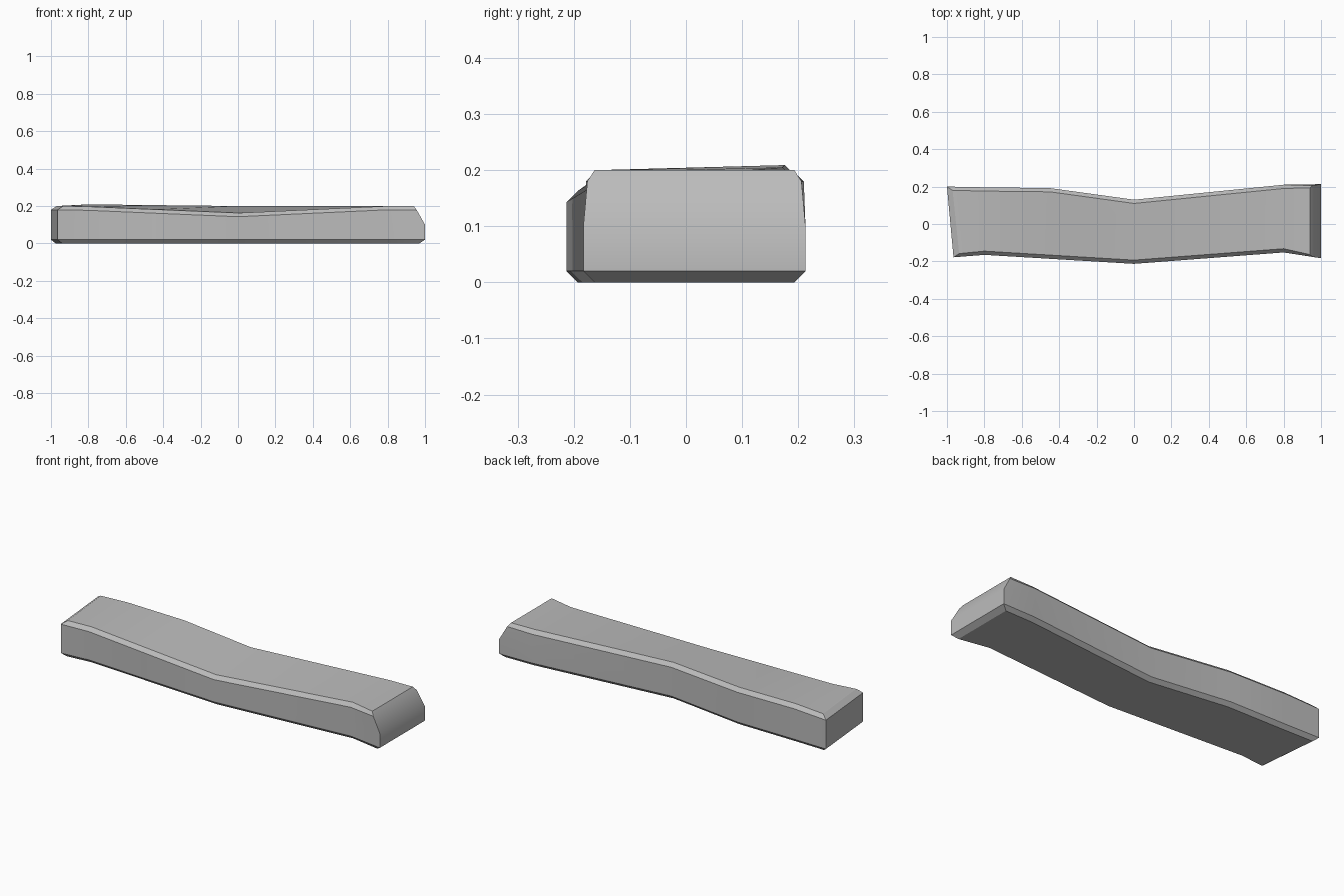
import bpy
import bmesh
import math

cube = bpy.data.objects.get("Cube")
if cube:
    bpy.data.objects.remove(cube, do_unlink=True)

CHAMFER = 0.02
MID = 0.1

# Cross-sections along the plank:
# x front, x back, y front, y back, top z front, top z back
sections = [
    (-0.965, -1.0, -0.178, 0.200, 0.200, 0.200),
    (-0.80, -0.80, -0.165, 0.196, 0.197, 0.209),
    (-0.45, -0.45, -0.186, 0.192, 0.182, 0.205),
    (0.0, 0.0, -0.213, 0.130, 0.163, 0.200),
    (0.80, 0.80, -0.152, 0.210, 0.200, 0.200),
    (1.0, 1.0, -0.183, 0.213, 0.200, 0.200),
]


def side(x, y, top, inward, pull):
    """Points up one side, chamfered at bottom and top; pull insets the end."""
    c = CHAMFER * inward
    return [
        (x + pull[0], y + c, 0),
        (x, y, CHAMFER),
        (x, y, MID),
        (x + pull[1], y + c * abs(pull[1]) * 8, top - CHAMFER),
        (x + pull[2], y + c, top),
    ]


# Chamfer at the square end, sloping nose at the other
pulls = [(0, 0, 0)] * len(sections)
pulls[0] = (0.025, 0, 0.03)
pulls[-1] = (-0.03, -0.045, -0.06)

bm = bmesh.new()
rings = []
for (xf, xb, yf, yb, tf, tb), pull in zip(sections, pulls):
    front = [bm.verts.new(p) for p in side(xf, yf, tf, 1, pull)]
    back = [bm.verts.new(p) for p in side(xb, yb, tb, -1, pull)]
    rings.append(front + back[::-1])

# Long faces
for a, b in zip(rings, rings[1:]):
    for i in range(len(a)):
        j = (i + 1) % len(a)
        bm.faces.new((a[i], b[i], b[j], a[j]))

# End faces, as strips between the front and back sides
for ring in (rings[0], rings[-1]):
    for i in range(4):
        bm.faces.new((ring[i], ring[i + 1], ring[-2 - i], ring[-1 - i]))

bmesh.ops.recalc_face_normals(bm, faces=bm.faces)
mesh = bpy.data.meshes.new("plank")
bm.to_mesh(mesh)
bm.free()
plank = bpy.data.objects.new("plank", mesh)
bpy.context.collection.objects.link(plank)

# Plain grey surface
grey = bpy.data.materials.new("grey")
grey.use_nodes = True
color = (0.5, 0.5, 0.5, 1)
grey.diffuse_color = color
grey.node_tree.nodes["Principled BSDF"].inputs["Base Color"].default_value = color
mesh.materials.append(grey)

bpy.ops.object.select_all(action="DESELECT")
plank.select_set(True)
bpy.context.view_layer.objects.active = plank
bpy.ops.object.shade_smooth_by_angle(angle=math.radians(32))
